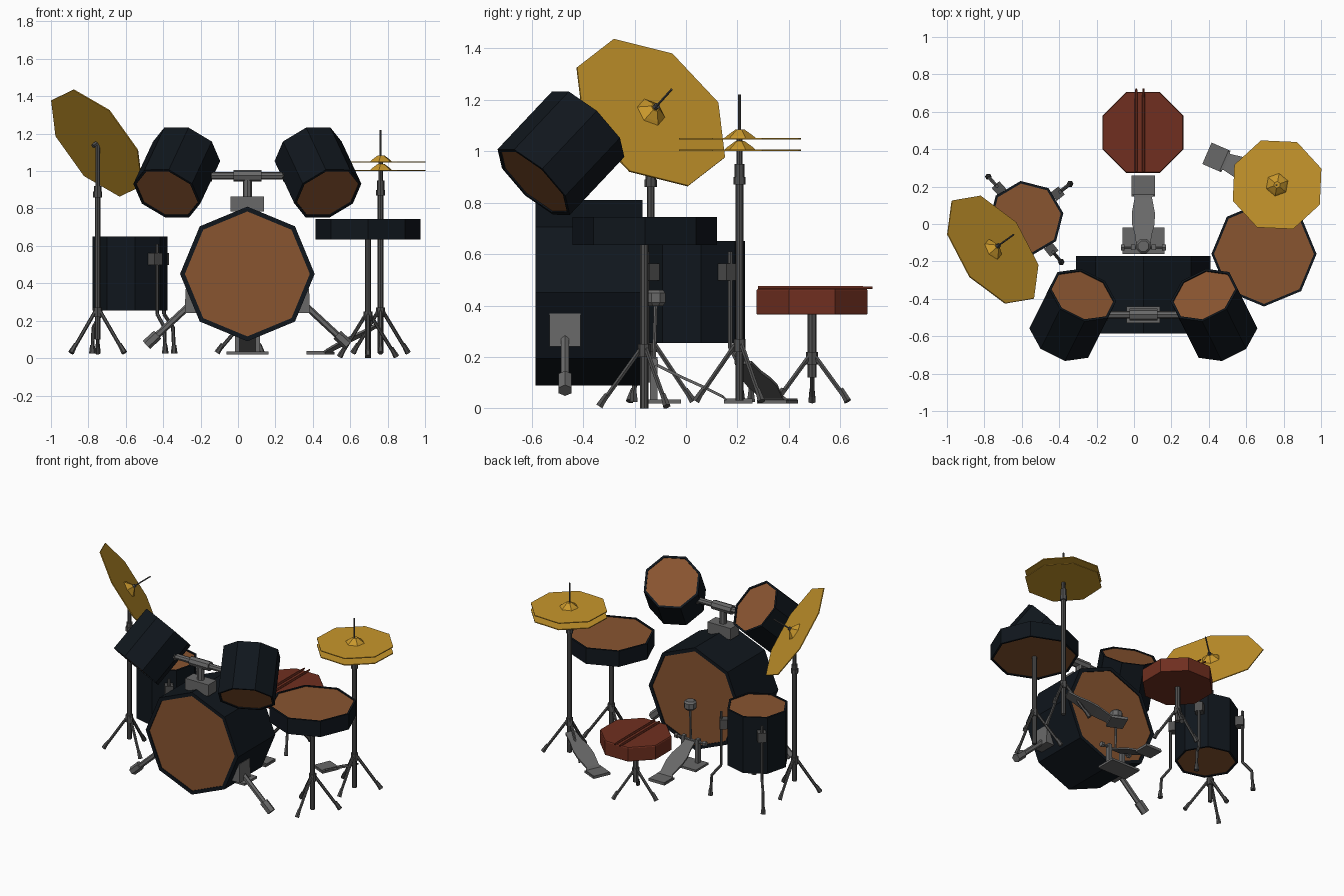
import bpy, bmesh
from math import sin, cos, pi, radians
from mathutils import Vector as V, Matrix

if "Cube" in bpy.data.objects:
    bpy.data.objects.remove(bpy.data.objects["Cube"])

def mat(name, *c):
    m = bpy.data.materials.new(name)
    m.diffuse_color = (*c, 1)
    m.use_nodes = True
    m.node_tree.nodes["Principled BSDF"].inputs["Base Color"].default_value = m.diffuse_color
    return m

SHELL = mat("shell_black", .005, .008, .012)
SKIN = mat("skin_brown", .25, .09, .03)
GOLD = mat("cymbal_gold", .58, .31, .025)
RED = mat("seat_red", .16, .028, .014)
STEEL = mat("dark_steel", .08, .08, .08)
PAD = mat("mid_grey", .14, .14, .14)

def finish(name, bm, *mats):
    bmesh.ops.recalc_face_normals(bm, faces=bm.faces)
    me = bpy.data.meshes.new(name)
    bm.to_mesh(me)
    bm.free()
    for m in mats:
        me.materials.append(m)
    ob = bpy.data.objects.new(name, me)
    bpy.context.collection.objects.link(ob)
    return ob

def loft(bm, rings, cap=0):
    rs = [[bm.verts.new(p) for p in r] for r in rings]
    for a, b in zip(rs, rs[1:]):
        for i in range(len(a)):
            j = (i + 1) % len(a)
            bm.faces.new((a[i], a[j], b[j], b[i]))
    for r in (rs[0], rs[-1]):
        bm.faces.new(r).material_index = cap

def lathe(bm, prof, n, origin, axis=(0, 0, 1), ref=None, roll=0, cap=0):
    z = V(axis).normalized()
    ref = V(ref) if ref else (V((1, 0, 0)) if abs(z.x) < .9 else V((0, 0, 1)))
    x = (ref - z * ref.dot(z)).normalized()
    y = z.cross(x)
    ang = [radians(roll) + 2 * pi * k / n for k in range(n)]
    loft(bm, [[V(origin) + z * h + (x * cos(a) + y * sin(a)) * r for a in ang]
              for r, h in prof], cap)

def rod(bm, p, q, r, r2=None, n=6):
    d = V(q) - V(p)
    lathe(bm, [(r, 0), (r2 or r, d.length)], n, p, d)

def box(bm, c, size, rot=0):
    m = Matrix.Translation(c) @ Matrix.Rotation(rot, 4, 'Z') @ Matrix.Diagonal((*size, 1))
    bmesh.ops.create_cube(bm, size=1, matrix=m)

# Octagonal drum with recessed skins at both ends
def drum(name, p, q, r, rim, ref, roll):
    bm = bmesh.new()
    d = V(q) - V(p)
    h, i = d.length, r - rim
    lathe(bm, [(i, .006), (i, 0), (r, 0), (r, h), (i, h), (i, h - .006)], 8, p, d, ref, roll, 1)
    finish(name, bm, SHELL, SKIN)

CX = .05  # centre line of bass drum and toms
drum("bass_drum", (CX, -.585, .45), (CX, -.17, .45), .36, .026, (0, 0, 1), 0)
drum("floor_tom", (-.578, .03, .255), (-.578, .03, .65), .202, .014, (1, 0, 0), 8)
drum("snare_drum", (.695, -.16, .635), (.695, -.16, .745), .281, .014, (1, 0, 0), 0)
for side, nm in ((-1, "left_tom"), (1, "right_tom")):
    drum(nm, (CX + side * .43, -.592, .88), (CX + side * .325, -.38, 1.105), .19, .015,
         (side * .105, -.21, 0), 22.5)

# Tom mount on top of the bass drum
bm = bmesh.new()
box(bm, (CX, -.485, .825), (.18, .09, .08))
rod(bm, (CX, -.485, .85), (CX, -.485, .97), .024, n=8)
rod(bm, (CX - .075, -.485, .975), (CX + .075, -.485, .975), .032, n=8)
rod(bm, (CX - .27, -.485, .975), (CX + .27, -.485, .975), .02, n=8)
for s in (-1, 1):
    rod(bm, (CX + s * .19, -.485, .975), (CX + s * .24, -.485, .975), .03, n=8)
finish("tom_mount", bm, PAD)

# Bass drum spurs
for s, nm in ((-1, "left_spur"), (1, "right_spur")):
    bm = bmesh.new()
    ring = [(.27, .37), (.33, .37), (.335, .24), (.25, .24)]
    loft(bm, [[(CX + s * a, y, z) for a, z in ring] for y in (-.53, -.41)])
    rod(bm, (CX + s * .29, -.47, .30), (CX + s * .5, -.47, .105), .018)
    rod(bm, (CX + s * .48, -.47, .125), (CX + s * .54, -.47, .07), .029)
    finish(nm, bm, PAD)

# Floor tom legs with clamps
for k, deg in enumerate((132, 38, -51)):
    a = radians(deg)
    P = lambda r, z: (-.578 + r * cos(a), .03 + r * sin(a), z)
    bm = bmesh.new()
    box(bm, P(.215, .53), (.055, .055, .065), a)
    path = [P(.232, .61), P(.232, .235), P(.292, .165), P(.3, .03)]
    for p, q in zip(path, path[1:]):
        rod(bm, p, q, .01)
    rod(bm, P(.3, .025), P(.3, .07), .018, .012)
    finish(f"floor_tom_leg_{k + 1}", bm, STEEL)

# Tripod stand
def tripod(name, x, y, deg, spread, leg_top, floor, pole):
    bm = bmesh.new()
    for z0, z1, r in pole:
        rod(bm, (x, y, z0), (x, y, z1), r, n=8)
    rod(bm, (x, y, leg_top - .03), (x, y, leg_top + .02), .024, n=8)
    for k in range(3):
        a = radians(deg + 120 * k)
        P = lambda r, z: (x + r * cos(a), y + r * sin(a), z)
        rod(bm, P(.015, leg_top), P(spread - .01, floor + .02), .01)
        rod(bm, P(spread - .03, floor + .055), P(spread, floor + .008), .011, .016)
    finish(name, bm, STEEL)

tripod("snare_stand", .695, -.162, -90, .175, .23, 0, [(0, .64, .016)])
tripod("hihat_stand", .762, .208, -90, .17, .25, .02,
       [(.03, .9, .015), (.87, .9, .024), (.9, .95, .02), (.9, 1.05, .012), (1.03, 1.22, .005)])
tripod("crash_stand", -.75, -.137, 90, .165, .25, .02,
       [(.1, .88, .015), (.86, .89, .024), (.89, .92, .02), (.9, 1.15, .012)])
tripod("stool_stand", .048, .49, 180, .16, .2, .02, [(.12, .37, .018)])

# Cymbals: thin octagons with a hexagonal bell
def cymbal(name, c, r, axis=(0, 0, 1), ref=(1, 0, 0), roll=0, flip=1, bell=True):
    bm = bmesh.new()
    lathe(bm, [(r, -.003), (r, .003)], 8, c, axis, ref, roll)
    if bell:
        lathe(bm, [(.065, 0), (.052, .012), (.018, .036)], 6, c, V(axis) * flip, ref, roll)
    finish(name, bm, GOLD)

cymbal("hihat_top", (.765, .21, 1.048), .252, roll=20)
cymbal("hihat_bottom", (.765, .21, 1.003), .252, roll=20)
n = V((.68, .49, .545)).normalized()
c = V((-.755, -.137, 1.15))
cymbal("crash_cymbal", c, .343, n, (-.124, -.145, .285))
bm = bmesh.new()
rod(bm, c - n * .03, c + n * .05, .013)
rod(bm, c, c + n * .165, .005)
finish("crash_spindle", bm, STEEL)

# Foot pedals: (distance, half width, height) along the footboard
def pedal(name, x, y, deg):
    st = [(0, .06, .032), (.1, .06, .032), (.115, .046, .046), (.2, .062, .088),
          (.26, .06, .115), (.32, .044, .143), (.39, .036, .178)]
    bm = bmesh.new()
    loft(bm, [[(s, -w, z - .006), (s, w, z - .006), (s, w, z + .006), (s, -w, z + .006)]
              for s, w, z in st])
    box(bm, (.055, 0, .026), (.11, .125, .014))
    bm.transform(Matrix.Translation((x, y, 0)) @ Matrix.Rotation(radians(deg), 4, 'Z'))
    finish(name, bm, PAD)

pedal("bass_pedal_board", CX, .258, -90)
pedal("hihat_pedal_board", .39, .378, -23.5)

# Bass pedal frame and beater
bm = bmesh.new()
box(bm, (CX, -.09, .027), (.225, .14, .015))
for s in (-1, 1):
    box(bm, (CX + s * .055, -.125, .115), (.024, .03, .17))
    rod(bm, (CX + s * .1, -.125, .18), (CX + s * .12, -.125, .18), .018)
rod(bm, (CX - .11, -.125, .18), (CX + .11, -.125, .18), .009)
finish("bass_pedal_frame", bm, PAD)
bm = bmesh.new()
rod(bm, (CX, -.125, .18), (CX, -.118, .41), .008)
lathe(bm, [(.03, .398), (.042, .412), (.042, .448), (.03, .46)], 8, (CX, -.118, 0), roll=22.5)
finish("bass_beater", bm, PAD)

# Stool seat with a pair of sticks lying on it
bm = bmesh.new()
lathe(bm, [(.232, .366), (.234, .372), (.234, .458), (.23, .464)], 8, (.048, .49, 0), roll=22.5)
finish("stool_seat", bm, RED)
for k, x in enumerate((.012, .051)):
    bm = bmesh.new()
    rod(bm, (x, .28, .469), (x, .67, .469), .008)
    rod(bm, (x, .67, .469), (x, .725, .469), .008, .005)
    finish(f"drumstick_{k + 1}", bm, RED)
